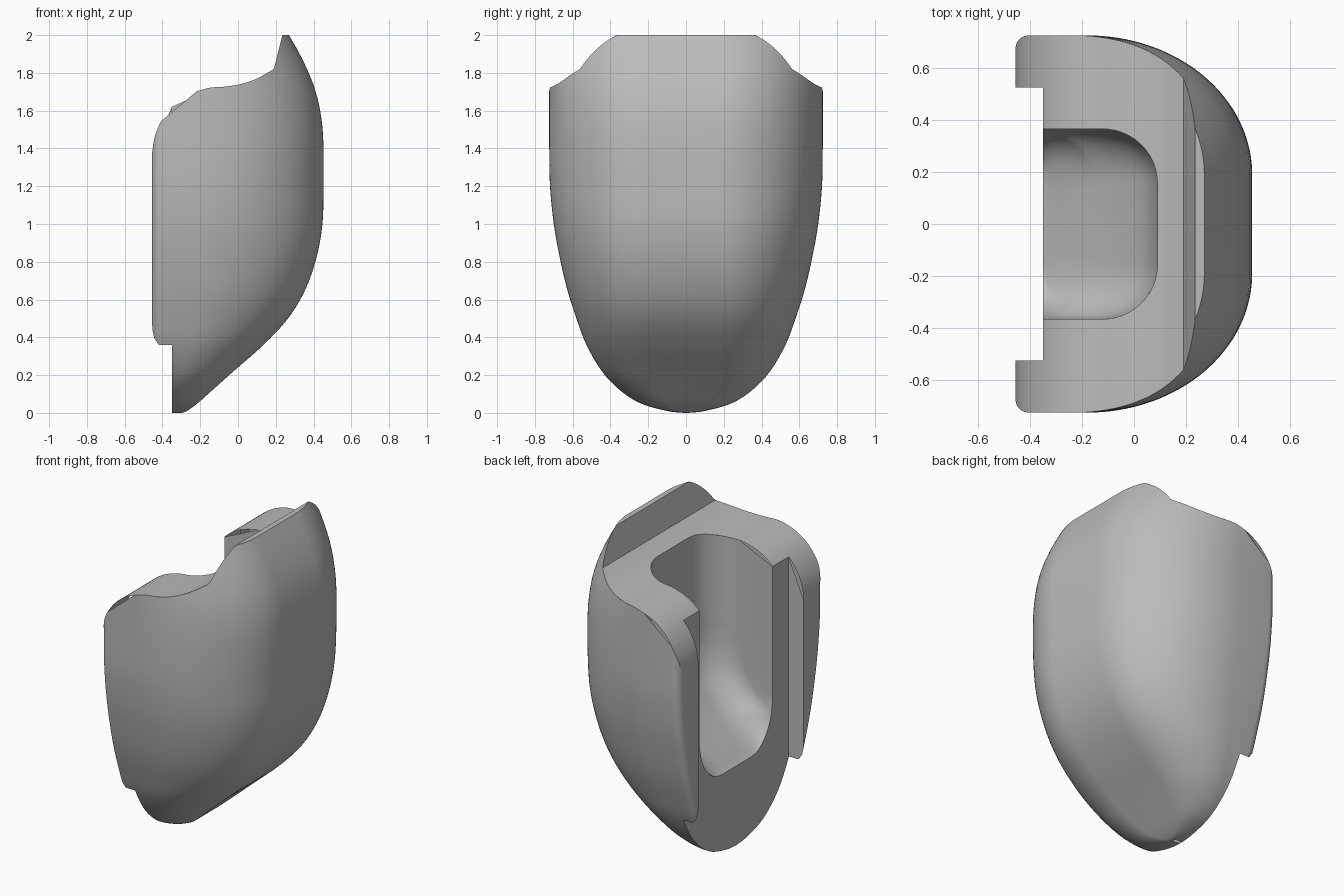
import bpy, bmesh, math
from mathutils import Vector

cube = bpy.data.objects.get("Cube")
if cube:
    bpy.data.objects.remove(cube, do_unlink=True)

grey = bpy.data.materials.new("plain_grey")
grey.use_nodes = True
colour = (0.5, 0.5, 0.5, 1)
grey.diffuse_color = colour
grey.node_tree.nodes["Principled BSDF"].inputs["Base Color"].default_value = colour

BACK, SLOT_X, SLOT_Y, EDGE = -.455, -.35, .525, .05
TAB_Z, UPPER_Z = .36, 1.2


def smooth(points, steps):
    """Catmull-Rom curve through the points."""
    p = [Vector(q) for q in points]
    p = [2 * p[0] - p[1]] + p + [2 * p[-1] - p[-2]]
    out = []
    for a, b, c, d in zip(p, p[1:], p[2:], p[3:]):
        for i in range(steps):
            t = i / steps
            out.append(b + (c - a) * t / 2 + (2 * a - 5 * b + 4 * c - d) * t * t / 2
                       + (3 * b - a - 3 * c + d) * t ** 3 / 2)
    return out + [p[-2]]


def at(table, key):
    """Look up a curve by its first coordinate."""
    if key <= table[0][0]:
        return table[0]
    for a, b in zip(table, table[1:]):
        if key <= b[0]:
            return a.lerp(b, (key - a[0]) / (b[0] - a[0]))
    return table[-1]


# Outer body: height, furthest x, half width
outline = smooth([(0, -.30, .01), (.01, -.27, .1), (.05, -.215, .24), (.12, -.136, .35),
                  (.22, -.024, .445), (.36, .135, .527), (.5, .265, .58),
                  (.65, .355, .628), (.82, .415, .668), (1, .447, .70), (1.2, .453, .72),
                  (1.4, .453, .724), (1.55, .443, .724), (1.7, .412, .724),
                  (1.85, .352, .724), (2, .27, .724), (2.1, .205, .724)], 8)
# Pocket with a sloping, rounded floor: height, depth x, half width
pocket = smooth([(.5, -.35, .16), (.52, -.325, .225), (.58, -.26, .295), (.66, -.17, .34),
                 (.76, -.065, .362), (.88, .03, .365), (1, .075, .365), (1.12, .09, .365),
                 (1.3, .09, .365), (2.1, .09, .365)], 8)
# Wavy shoulder rising into the lip: x, height
wave = smooth([(-.456, 1.37), (-.44, 1.465), (-.4, 1.555), (-.335, 1.635), (-.25, 1.69),
               (-.15, 1.721), (-.07, 1.727), (.02, 1.742), (.1, 1.77), (.19, 1.82)], 8)
wave.append(Vector((.235, 2)))


def outer_shape(z):
    _, front, half = at(outline, z)
    rx = .63 if z > 1 else min(.63, (front + .4) * .74)
    return front, half, rx, half - min(.19, half * .45)


def pocket_shape(z):
    _, front, half = at(pocket, z)
    half = min(half, .8 * at(outline, z)[2])
    return front, half, min(.21, front - SLOT_X), min(.21, half * .6)


def ring(z, tab=True):
    """Horizontal outline: rounded outside, side tabs, slot and pocket."""
    front, half, rx, ry = outer_shape(z)
    side = []
    for i in range(49):
        a = math.pi / 2 * i / 48
        side.append((max(front - rx + rx * math.cos(a), BACK + EDGE if tab else SLOT_X),
                     half - ry + ry * math.sin(a)))
    sweep = math.acos(max(0, min(1, (SLOT_Y - half + EDGE) / EDGE)))
    for i in range(7):
        a = sweep * i / 6
        side.append((BACK + EDGE - EDGE * math.sin(a), half - EDGE + EDGE * math.cos(a))
                    if tab else (SLOT_X, half))
    inner = SLOT_Y if tab else half
    side += [(side[-1][0], inner), (SLOT_X, inner)]
    front, half, rx, ry = pocket_shape(z)
    side.append((SLOT_X, half))
    for i in range(13):
        a = math.pi / 2 * (1 - i / 12)
        side.append((front - rx + rx * math.cos(a), half - ry + ry * math.sin(a)))
    return [(x, y, z) for x, y in side] + [(x, -y, z) for x, y in reversed(side)]


def crossing(i):
    """Height where one column of the wall meets the wavy top."""
    lo, hi = UPPER_Z, 2.05
    for _ in range(18):
        mid = (lo + hi) / 2
        if mid < at(wave, ring(mid)[i][0])[1]:
            lo = mid
        else:
            hi = mid
    return lo


# Lower walls in level rings, with a flat step under the tabs
levels = sorted({round(p[0], 3) for p in outline[::2] + pocket[::2] if p[0] < UPPER_Z - .005})
rings = []
for z in levels:
    if z == TAB_Z:
        rings.append(ring(z, False))
    rings.append(ring(z, z >= TAB_Z))

# Upper walls in rings that rise to the wavy top; one half is mirrored
count = len(rings[0]) // 2
tops = [crossing(i) for i in range(count)]
for s in range(13):
    half_ring = [ring(UPPER_Z + (top - UPPER_Z) * s / 12)[i] for i, top in enumerate(tops)]
    rings.append(half_ring + [(x, -y, z) for x, y, z in reversed(half_ring)])

bm = bmesh.new()
loops = [[bm.verts.new(v) for v in r] for r in rings]
for lo, hi in zip(loops, loops[1:]):
    for i in range(2 * count):
        j = (i + 1) % (2 * count)
        bm.faces.new((lo[i], lo[j], hi[j], hi[i]))


def cap_row(x, inner_kind):
    """Inner and outer half widths of the top surface at x."""
    z = at(wave, x)[1]
    front, half, rx, ry = outer_shape(z)
    u = max(0, min(1, (x - front + rx) / rx))
    outer = half - ry + ry * math.sqrt(1 - u * u)
    u = max(0, min(1, (BACK + EDGE - x) / EDGE))
    outer -= EDGE - EDGE * math.sqrt(1 - u * u)
    inner = 0
    if inner_kind == "slot":
        inner = SLOT_Y
    elif inner_kind == "pocket":
        front, half, rx, ry = pocket_shape(z)
        u = max(0, min(1, (x - front + rx) / rx))
        inner = half - ry + ry * math.sqrt(1 - u * u)
    return x, z, inner, outer


# Top surface between the walls, including the raised lip
for a, b, kind in ((BACK, SLOT_X, "slot"), (SLOT_X, .09, "pocket"), (.09, .19, "solid"),
                   (.19, .235, "solid"), (.235, .27, "solid")):
    rows = [cap_row(a + (b - a) * (1 - math.cos(math.pi * i / 24)) / 2, kind)
            for i in range(25)]
    for (x, z, n, w), (x2, z2, n2, w2) in zip(rows, rows[1:]):
        quad = [(x, n, z), (x2, n2, z2), (x2, w2, z2), (x, w, z)]
        bm.faces.new([bm.verts.new(v) for v in quad])
        bm.faces.new([bm.verts.new((px, -py, pz)) for px, py, pz in reversed(quad)])

bmesh.ops.remove_doubles(bm, verts=bm.verts, dist=.00005)
bmesh.ops.dissolve_degenerate(bm, edges=bm.edges, dist=.00002)
mesh = bpy.data.meshes.new("shell_body")
bm.to_mesh(mesh)
bm.free()
mesh.materials.append(grey)
shell = bpy.data.objects.new("shell_body", mesh)
bpy.context.collection.objects.link(shell)

bpy.ops.object.select_all(action='DESELECT')
shell.select_set(True)
bpy.context.view_layer.objects.active = shell
bpy.ops.object.shade_smooth_by_angle(angle=math.radians(30))
